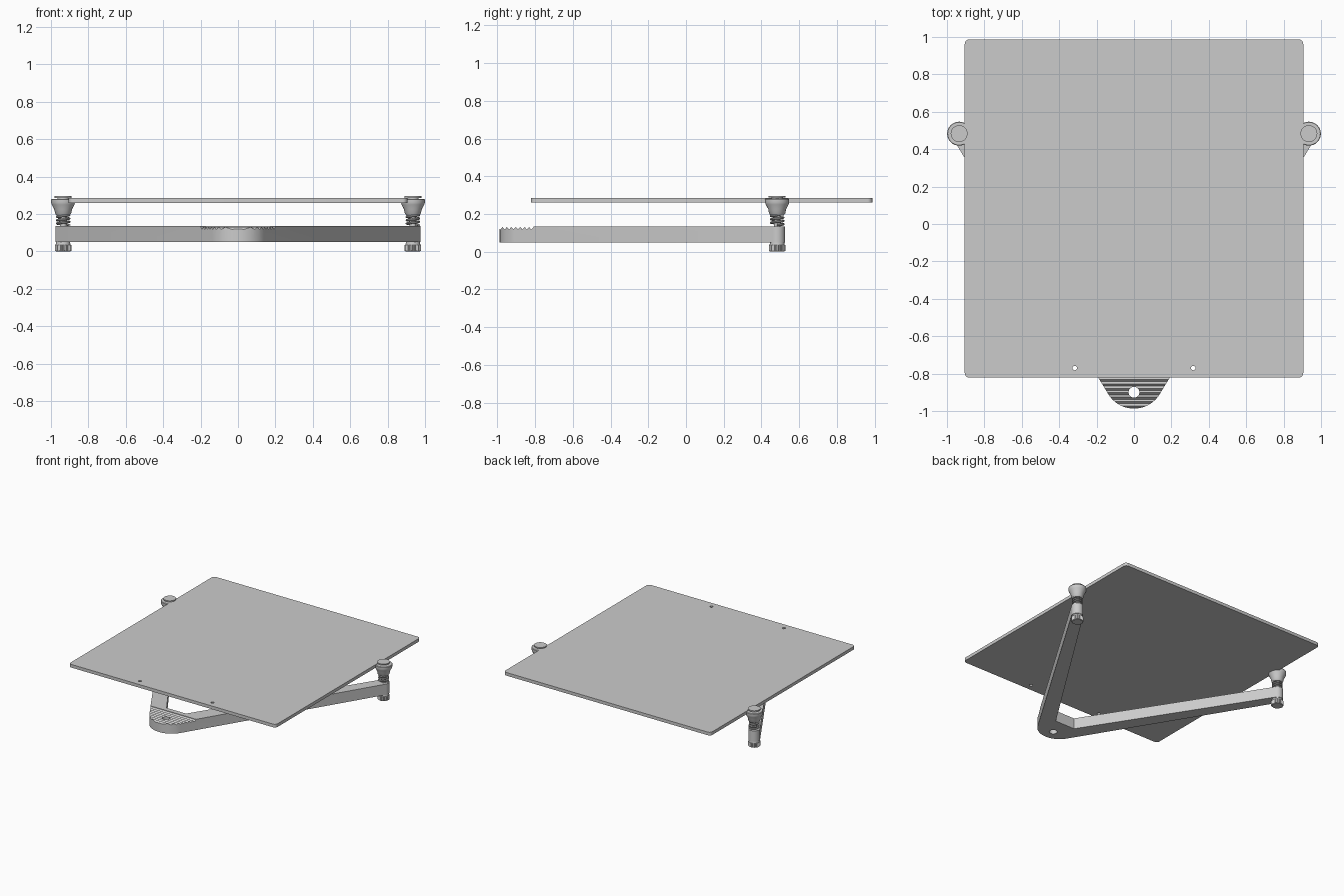
import bpy, bmesh, math
from math import sin, cos, pi, radians
from mathutils import Matrix

if "Cube" in bpy.data.objects:
    bpy.data.objects.remove(bpy.data.objects["Cube"])

# One grey material for everything
GREY = (0.6, 0.6, 0.6, 1)
grey = bpy.data.materials.new("plain grey")
grey.use_nodes = True
grey.diffuse_color = GREY
grey.node_tree.nodes["Principled BSDF"].inputs["Base Color"].default_value = GREY


def add_object(name, data):
    ob = bpy.data.objects.new(name, data)
    bpy.context.collection.objects.link(ob)
    if not data.materials:
        data.materials.append(grey)
    return ob


def smooth(ob):
    bpy.ops.object.select_all(action='DESELECT')
    ob.select_set(True)
    bpy.context.view_layer.objects.active = ob
    bpy.ops.object.shade_smooth_by_angle(angle=radians(30))


def prism(name, outline, low, high, matrix=Matrix()):
    """Extrude a flat outline from low to high."""
    bm = bmesh.new()
    face = bm.faces.new([bm.verts.new((x, y, low)) for x, y in outline])
    out = bmesh.ops.extrude_face_region(bm, geom=[face])
    tops = [v for v in out["geom"] if isinstance(v, bmesh.types.BMVert)]
    bmesh.ops.translate(bm, verts=tops, vec=(0, 0, high - low))
    bmesh.ops.transform(bm, matrix=matrix, verts=bm.verts)
    bmesh.ops.recalc_face_normals(bm, faces=bm.faces)
    me = bpy.data.meshes.new(name)
    bm.to_mesh(me)
    bm.free()
    return add_object(name, me)


def lathe(name, profile, x, y, sides=40):
    """Spin a radius/height profile about an upright axis."""
    bm = bmesh.new()
    verts = [bm.verts.new((r, 0, z)) for r, z in profile]
    edges = [bm.edges.new(pair) for pair in zip(verts, verts[1:])]
    bmesh.ops.spin(bm, geom=verts + edges, axis=(0, 0, 1), cent=(0, 0, 0),
                   angle=2 * pi, steps=sides)
    bmesh.ops.remove_doubles(bm, verts=bm.verts, dist=1e-5)
    bmesh.ops.recalc_face_normals(bm, faces=bm.faces)
    bmesh.ops.translate(bm, verts=bm.verts, vec=(x, y, 0))
    me = bpy.data.meshes.new(name)
    bm.to_mesh(me)
    bm.free()
    ob = add_object(name, me)
    smooth(ob)
    return ob


def bake(ob):
    """Freeze modifiers or curve bevels into a plain mesh."""
    dg = bpy.context.evaluated_depsgraph_get()
    return bpy.data.meshes.new_from_object(ob.evaluated_get(dg))


def cut(ob, cutters):
    for c in cutters:
        c.hide_render = True
        mod = ob.modifiers.new("cut", 'BOOLEAN')
        mod.operation, mod.object, mod.solver = 'DIFFERENCE', c, 'EXACT'
    me = bake(ob)
    ob.modifiers.clear()
    ob.data = me
    for c in cutters:
        bpy.data.objects.remove(c)


def arc(cx, cy, r, start, end, n):
    return [(cx + r * cos(radians(start + (end - start) * i / n)),
             cy + r * sin(radians(start + (end - start) * i / n))) for i in range(n + 1)]


def hole(x, y, r, sides=24):
    return prism("hole_cutter", arc(x, y, r, 0, 360, sides)[:-1], -0.1, 0.5)


POST_X, POST_Y = 0.935, 0.483

# Flat bed plate with rounded corners and two pin holes
W, BACK, FRONT, R = 0.905, 0.987, -0.822, 0.025
outline = (arc(W - R, BACK - R, R, 0, 90, 6) + arc(R - W, BACK - R, R, 90, 180, 6)
           + arc(R - W, FRONT + R, R, 180, 270, 6) + arc(W - R, FRONT + R, R, 270, 360, 6))
plate = prism("bed_plate", outline, 0.26, 0.285)
cut(plate, [hole(s * 0.317, -0.77, 0.012, 16) for s in (-1, 1)])
smooth(plate)

# V-shaped support frame with a rounded nose
TILT = 31.1
outline = (arc(0, -0.826, 0.161, TILT - 180, -TILT, 28)
           + arc(POST_X, POST_Y, 0.042, -TILT, 180 - TILT, 16)
           + [(0.085, -0.77), (-0.085, -0.77)]
           + arc(-POST_X, POST_Y, 0.042, TILT, 180 + TILT, 16))
frame = prism("support_frame", outline, 0.05, 0.135)

# Ridged grip on the nose: sawtooth cutter run across x
TEETH, PITCH, START = 8, 0.0235, -0.808
saw = [(START, 0.2), (START, 0.131)]
for i in range(TEETH):
    saw += [(START - (i + 0.5) * PITCH, 0.118), (START - (i + 1) * PITCH, 0.131)]
saw.append((START - TEETH * PITCH, 0.2))
turn = Matrix(((0, 0, 1, 0), (1, 0, 0, 0), (0, 1, 0, 0), (0, 0, 0, 1)))
cut(frame, [prism("ridge_cutter", saw, -0.3, 0.3, turn), hole(0, -0.9, 0.029)])
smooth(frame)

# Levelling post assembly on each arm
for side, word in ((1, "left"), (-1, "right")):
    x = side * POST_X
    lathe(word + "_screw", [(0, 0.03), (0.018, 0.03), (0.018, 0.21), (0, 0.21)], x, POST_Y, 24)
    # Knurled thumb nut
    knurl = []
    for i in range(56):
        r = 0.044 if i % 2 else 0.0405
        knurl.append((x + r * cos(2 * pi * i / 56), POST_Y + r * sin(2 * pi * i / 56)))
    prism(word + "_thumb_nut", knurl, 0.003, 0.036)
    lathe(word + "_nut_core", [(0, 0), (0.037, 0), (0.041, 0.004), (0.041, 0.034),
                               (0.038, 0.044), (0.038, 0.051), (0, 0.051)], x, POST_Y)
    # Coil spring
    curve = bpy.data.curves.new("coil", 'CURVE')
    curve.dimensions = '3D'
    curve.bevel_depth, curve.bevel_resolution = 0.006, 2
    curve.use_fill_caps = True
    spline = curve.splines.new('POLY')
    steps, turns = 84, 3
    spline.points.add(steps)
    for i, p in enumerate(spline.points):
        a = 2 * pi * turns * i / steps
        p.co = (x + 0.033 * cos(a), POST_Y + 0.033 * sin(a), 0.141 + 0.053 * i / steps, 1)
    coil = add_object("coil", curve)
    spring = add_object(word + "_spring", bake(coil))
    bpy.data.objects.remove(coil)
    smooth(spring)
    # Flared holder below the plate and cap above it
    lathe(word + "_plate_holder", [(0, 0.192), (0.034, 0.192), (0.043, 0.203), (0.047, 0.225),
                                   (0.060, 0.25), (0.064, 0.262), (0.064, 0.277),
                                   (0.061, 0.281), (0, 0.281)], x, POST_Y)
    lathe(word + "_cap", [(0, 0.28), (0.03, 0.28), (0.03, 0.287), (0.045, 0.287),
                          (0.045, 0.296), (0, 0.296)], x, POST_Y)
